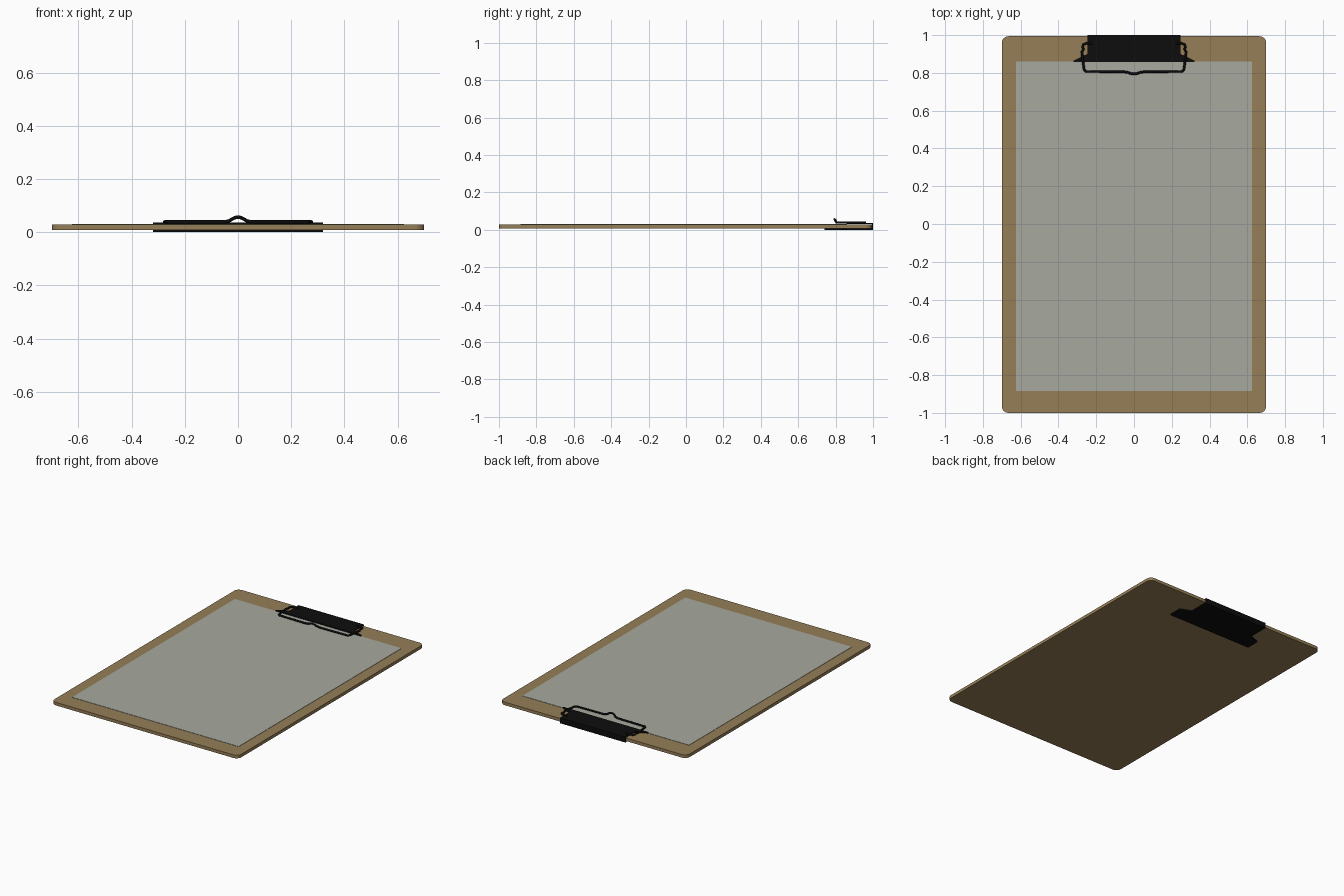
import bpy, bmesh, math

if "Cube" in bpy.data.objects:
    bpy.data.objects.remove(bpy.data.objects["Cube"])


def material(name, rgb):
    m = bpy.data.materials.new(name)
    m.diffuse_color = (*rgb, 1)
    m.use_nodes = True
    m.node_tree.nodes["Principled BSDF"].inputs["Base Color"].default_value = m.diffuse_color
    return m


WOOD = material("brown board", (0.30, 0.21, 0.095))
PAPER = material("grey paper", (0.39, 0.395, 0.345))
BLACK = material("black metal", (0.004, 0.004, 0.004))


def slab(name, outline, z0, z1, mat):
    """Flat plate from an outline, between two heights."""
    bm = bmesh.new()
    face = bm.faces.new([bm.verts.new((x, y, z0)) for x, y in outline])
    ext = bmesh.ops.extrude_face_region(bm, geom=[face])
    verts = [v for v in ext["geom"] if isinstance(v, bmesh.types.BMVert)]
    bmesh.ops.translate(bm, verts=verts, vec=(0, 0, z1 - z0))
    bmesh.ops.recalc_face_normals(bm, faces=bm.faces)
    me = bpy.data.meshes.new(name)
    bm.to_mesh(me)
    bm.free()
    me.materials.append(mat)
    ob = bpy.data.objects.new(name, me)
    bpy.context.collection.objects.link(ob)
    return ob


def rounded_rect(x, y0, y1, r, n=6):
    pts = []
    for i, (sx, cy) in enumerate(((1, y1 - r), (-1, y1 - r), (-1, y0 + r), (1, y0 + r))):
        for k in range(n + 1):
            a = math.pi / 2 * (i + k / n)
            pts.append((sx * (x - r) + r * math.cos(a), cy + r * math.sin(a)))
    return pts


def mirrored(half):
    """Close a right-hand half outline with its mirror image."""
    return half + [(-x, y) for x, y in reversed(half)]


# Board and sheet of paper
slab("board", rounded_rect(0.70, -1.0, 0.994, 0.035), 0.008, 0.029, WOOD)
slab("paper", [(-0.625, -0.885), (0.625, -0.885), (0.625, 0.86), (-0.625, 0.86)],
     0.029, 0.031, PAPER)

# Clip: upper jaw, lower jaw and the spine joining them behind the board
slab("clip_upper_jaw", mirrored([(0.245, 1.0), (0.245, 0.90), (0.27, 0.89),
                                 (0.32, 0.865), (0.32, 0.858)]), 0.031, 0.037, BLACK)
slab("clip_lower_jaw", mirrored([(0.245, 1.0), (0.245, 0.86), (0.27, 0.85),
                                 (0.32, 0.83), (0.32, 0.74)]), 0.0, 0.008, BLACK)
slab("clip_spine", [(-0.245, 0.994), (0.245, 0.994), (0.245, 1.0), (-0.245, 1.0)],
     0.0, 0.037, BLACK)

# Wire lever: loop with a raised finger tab in the front middle
half = [(0.22, 0.957, 0.038), (0.25, 0.957, 0.039), (0.268, 0.950, 0.039),
        (0.272, 0.938, 0.039), (0.268, 0.925, 0.039), (0.276, 0.91, 0.039),
        (0.266, 0.83, 0.039), (0.264, 0.817, 0.039), (0.255, 0.808, 0.039),
        (0.05, 0.805, 0.039), (0.035, 0.803, 0.042), (0.018, 0.797, 0.052),
        (0.007, 0.795, 0.056)]
path = half + [(-x, y, z) for x, y, z in reversed(half)]
cu = bpy.data.curves.new("wire_lever", "CURVE")
cu.dimensions = "3D"
cu.bevel_depth = 0.0065
cu.bevel_resolution = 2
cu.use_fill_caps = True
sp = cu.splines.new("POLY")
sp.points.add(len(path) - 1)
for p, co in zip(sp.points, path):
    p.co = (*co, 1)
sp.use_smooth = True
cu.materials.append(BLACK)
wire = bpy.data.objects.new("wire_lever", cu)
bpy.context.collection.objects.link(wire)
